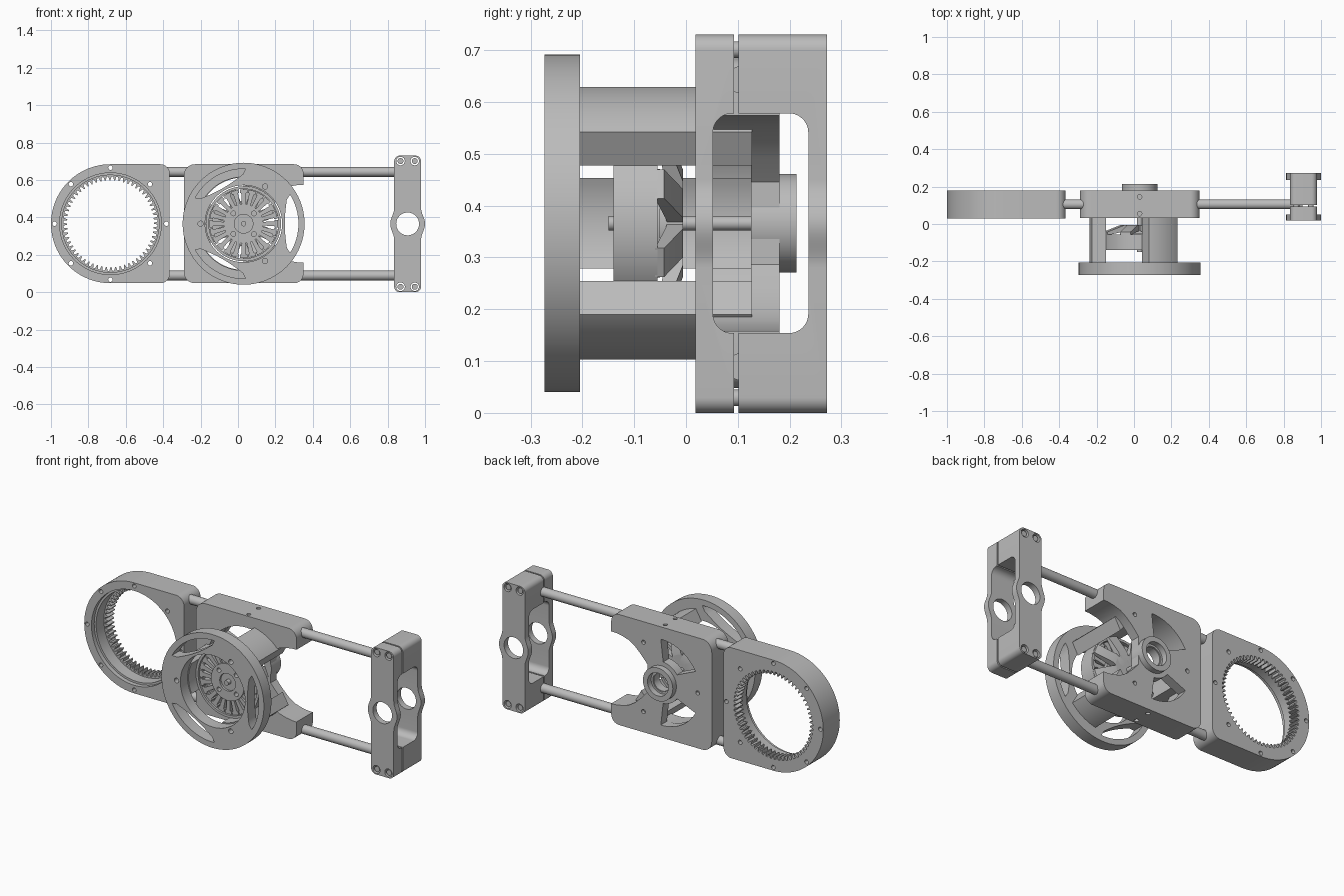
import bpy, bmesh, math
from mathutils import Matrix, Vector

if "Cube" in bpy.data.objects:
    bpy.data.objects.remove(bpy.data.objects["Cube"])

GREY = bpy.data.materials.new("metal_grey")
GREY.diffuse_color = (0.5, 0.5, 0.5, 1)
GREY.use_nodes = True
GREY.node_tree.nodes["Principled BSDF"].inputs["Base Color"].default_value = GREY.diffuse_color
CX, CZ = 0.03, 0.366          # wheel axis
HX = -0.682                   # ring gear housing axis
BX = 0.907                    # end bracket axis


def finish(ob):
    me = ob.data
    me.materials.clear()
    me.materials.append(GREY)
    for p in me.polygons:
        p.use_smooth = True
    me.set_sharp_from_angle(angle=math.radians(30))
    return ob


def prism(name, pts, a, b, axis='y'):
    """Extrude a 2D outline from a to b: (x, z) along y, (y, z) along x, (x, y) along z."""
    place = {'y': lambda u, v, w: (u, w, v), 'x': lambda u, v, w: (w, u, v),
             'z': lambda u, v, w: (u, v, w)}[axis]
    bm = bmesh.new()
    lo = [bm.verts.new(place(u, v, a)) for u, v in pts]
    hi = [bm.verts.new(place(u, v, b)) for u, v in pts]
    bm.faces.new(lo)
    bm.faces.new(hi)
    n = len(pts)
    for i in range(n):
        j = (i + 1) % n
        bm.faces.new((lo[i], lo[j], hi[j], hi[i]))
    bmesh.ops.recalc_face_normals(bm, faces=bm.faces)
    me = bpy.data.meshes.new(name)
    bm.to_mesh(me)
    bm.free()
    ob = bpy.data.objects.new(name, me)
    bpy.context.collection.objects.link(ob)
    return finish(ob)


def arc(r, a0, a1, n=16, c=(0, 0)):
    return [(c[0] + r * math.cos(math.radians(a0 + (a1 - a0) * i / n)),
             c[1] + r * math.sin(math.radians(a0 + (a1 - a0) * i / n))) for i in range(n + 1)]


def circle(r, c, n=64):
    return arc(r, 0, 360, n, c)[:-1]


def rounded(x0, x1, z0, z1, radii, n=10):
    """Rounded box outline; radii for bottom left, bottom right, top right, top left."""
    bl, br, tr, tl = radii
    return (arc(bl, 180, 270, n, (x0 + bl, z0 + bl)) + arc(br, 270, 360, n, (x1 - br, z0 + br)) +
            arc(tr, 0, 90, n, (x1 - tr, z1 - tr)) + arc(tl, 90, 180, n, (x0 + tl, z1 - tl)))


def turned(pts, deg, c=(CX, CZ)):
    k, s = math.cos(math.radians(deg)), math.sin(math.radians(deg))
    return [(c[0] + x * k - z * s, c[1] + x * s + z * k) for x, z in pts]


def cut(ob, cutters):
    for c in cutters:
        m = ob.modifiers.new("cut", 'BOOLEAN')
        m.operation, m.solver, m.object = 'DIFFERENCE', 'EXACT', c
    me = bpy.data.meshes.new_from_object(ob.evaluated_get(bpy.context.evaluated_depsgraph_get()))
    ob.modifiers.clear()
    ob.data = me
    for c in cutters:
        bpy.data.objects.remove(c)
    return finish(ob)


def hole(r, x, z, a, b, n=64):
    return prism("cutter", circle(r, (x, z), n), a, b)


def polar(r, deg, cx=CX):
    return cx + r * math.cos(math.radians(deg)), CZ + r * math.sin(math.radians(deg))


# Ring gear housing: rounded end, stepped bore, internal teeth and bolt holes
R = 0.318
outline = (arc(R, 90, 270, 48, (HX, CZ)) + arc(0.05, 270, 360, 10, (-0.415, CZ - R + 0.05)) +
           arc(0.05, 0, 90, 10, (-0.415, CZ + R - 0.05)))
TEETH = 60
gear = []
for i in range(TEETH):
    for f, r in ((0.0, 0.232), (0.22, 0.232), (0.42, 0.252), (0.8, 0.252)):
        gear.append(polar(r, 360 * (i + f) / TEETH, HX))
cut(prism("ring_gear_housing", outline, 0.03, 0.18),
    [prism("cutter", gear, 0.0, 0.2), hole(0.272, HX, CZ, 0.0, 0.055), hole(0.26, HX, CZ, 0.01, 0.125)] +
    [hole(0.012, *polar(0.299, 45 * i, HX), 0.0, 0.2, 16) for i in range(8)])

# Two long guide rods
for name, z in (("upper_rod", CZ + 0.277), ("lower_rod", CZ - 0.277)):
    prism(name, circle(0.026, (0.105, z), 32), -0.41, 0.9, 'x')

# Carriage: block with round pocket, open right side and two windows in the back wall
block = rounded(-0.29, 0.35, CZ - R, CZ + R, (0.06, 0.05, 0.05, 0.06))
mouth = [(0.09, 0.08), (0.13, 0.125), (0.17, 0.163), (0.21, 0.188), (0.25, 0.2), (0.29, 0.207), (0.4, 0.21)]
mouth = [(CX + x, CZ + z) for x, z in mouth] + [(CX + x, CZ - z) for x, z in reversed(mouth)]
window = arc(0.12, 25, -25, 8) + arc(0.247, -31, 31, 16)
cut(prism("carriage", block, 0.032, 0.18),
    [hole(0.25, CX, CZ, 0.0, 0.125), prism("cutter", mouth, -0.01, 0.22), hole(0.055, CX, CZ, 0.05, 0.3)] +
    [prism("cutter", turned(window, a), 0.1, 0.21) for a in (120, 240)] +
    [hole(0.012, *polar(0.23, a), 0.16, 0.23, 16) for a in (60, 180, 300)] +
    [prism("cutter", circle(0.012, (CX, y), 16), z, z + 0.06, 'z')
     for y in (0.055, 0.145) for z in (CZ - R - 0.03, CZ + R - 0.03)])

# Bearing boss behind the carriage
cut(prism("bearing_boss", circle(0.095, (CX, CZ)), 0.125, 0.213),
    [hole(0.052, CX, CZ, 0.1, 0.25), hole(0.066, CX, CZ, 0.175, 0.25)])

# Three curved pillars joining wheel and carriage
pillar = arc(0.268, -19, 19, 12) + arc(0.2, 26, -26, 12)
for i, a in enumerate((60, 180, 300)):
    prism("pillar_%d" % (i + 1), turned(pillar, a), -0.207, 0.127)

# Front wheel with central opening, crescent slots and screw holes
inner = [(0.235 - 0.015 * math.cos(math.pi * t / 2), 0.155 * t) for t in [i / 6 for i in range(-5, 6)]]
crescent = arc(0.293, -32, 32, 24) + inner[::-1]
cut(prism("front_wheel", circle(0.326, (CX, CZ), 96), -0.273, -0.205),
    [hole(0.206, CX, CZ, -0.3, -0.15)] +
    [prism("cutter", turned(crescent, a), -0.3, -0.18) for a in (0, 120, 240)] +
    [hole(0.014, *polar(0.23, a), -0.3, -0.22, 16) for a in (60, 180, 300)])

# Motor: outer can, stator teeth, hub, screws and shaft
cut(prism("motor_can", circle(0.2, (CX, CZ)), -0.14, -0.055), [hole(0.186, CX, CZ, -0.2, 0.0)])
tooth = [(0.09, -0.009), (0.165, -0.013), (0.165, -0.02), (0.183, -0.02),
         (0.183, 0.02), (0.165, 0.02), (0.165, 0.013), (0.09, 0.009)]
for i in range(24):
    prism("stator_tooth_%d" % (i + 1), turned(tooth, 15 * i), -0.132, -0.07)
cut(prism("motor_hub", circle(0.105, (CX, CZ)), -0.138, -0.05),
    [hole(0.05, CX, CZ, -0.2, -0.125)] +
    [hole(0.013, *polar(0.078, 45 + 90 * i), -0.2, -0.11, 16) for i in range(4)])
prism("motor_shaft", circle(0.014, (CX, CZ), 24), -0.15, 0.127)

# Sloping spokes on the back of the motor
for i in range(8):
    a = 45 * i + 22.5
    ob = prism("rotor_spoke_%d" % (i + 1),
               [(0.198, -0.06), (0.198, -0.042), (0.1, -0.006), (0.03, -0.006), (0.03, -0.03), (0.1, -0.04)],
               -0.03, 0.03, 'z')
    ob.data.transform(Matrix.Translation(Vector((CX, 0, CZ))) @ Matrix.Rotation(math.radians(a), 4, 'Y'))
prism("rotor_centre", circle(0.085, (CX, CZ), 48), -0.055, -0.006)

# End bracket: two clamped halves with a waist bulge, side window, bore and screw holes
side = []
for i in range(25):
    z = -0.085 + 0.17 * i / 24
    side.append((0.072 + 0.021 * math.cos(math.pi * z / 0.17) ** 2, z))
corner = arc(0.03, 0, 90, 8, (0.042, 0.335))
quarter = side + corner
half = [(x, -z) for x, z in reversed(corner)] + quarter
bracket = [(BX + x, 0.365 + z) for x, z in half] + [(BX - x, 0.365 + z) for x, z in reversed(half)]
screws = [(BX + sx * 0.038, 0.365 + sz * 0.336) for sx in (-1, 1) for sz in (-1, 1)]
for name, y0, y1 in (("bracket_front_half", 0.018, 0.093), ("bracket_back_half", 0.101, 0.272)):
    cut(prism(name, bracket, y0, y1),
        [prism("cutter", rounded(0.052, 0.236, 0.154, 0.578, (0.037,) * 4), 0.7, 1.1, 'x'),
         hole(0.061, BX, 0.365, -0.1, 0.4)] + [hole(0.023, x, z, -0.1, 0.4, 24) for x, z in screws])
for i, (x, z) in enumerate(screws):
    prism("clamp_screw_%d" % (i + 1), circle(0.016, (x, z), 20), 0.024, 0.266)
